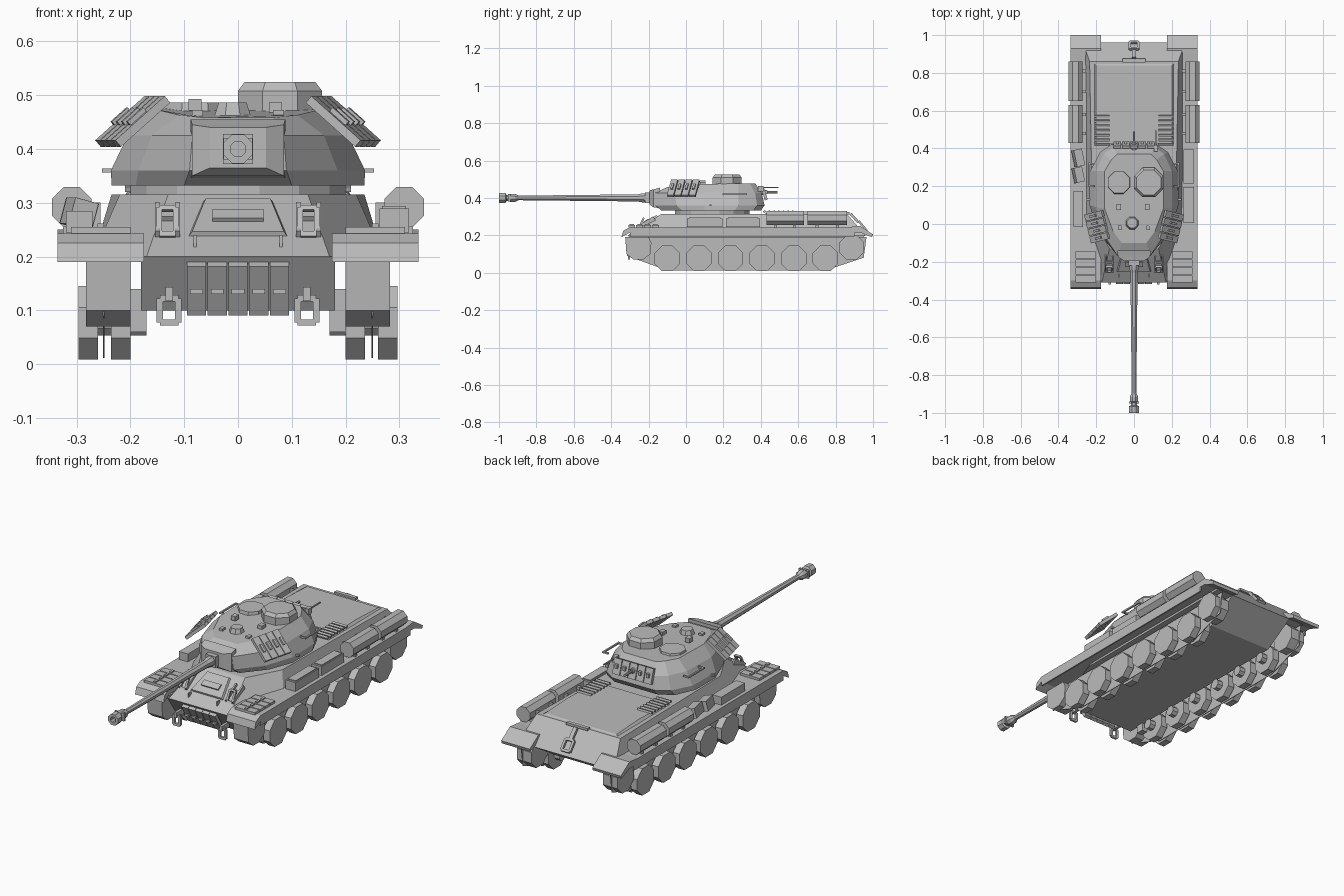
import bpy, bmesh, math
from mathutils import Matrix, Vector, Euler

if "Cube" in bpy.data.objects:
    bpy.data.objects.remove(bpy.data.objects["Cube"])

grey = bpy.data.materials.new("armour_grey")
grey.diffuse_color = (0.5, 0.5, 0.5, 1)
grey.use_nodes = True
grey.node_tree.nodes["Principled BSDF"].inputs["Base Color"].default_value = grey.diffuse_color


def finish(name, bm, mirror=False):
    bmesh.ops.recalc_face_normals(bm, faces=bm.faces)
    me = bpy.data.meshes.new(name)
    bm.to_mesh(me)
    bm.free()
    me.materials.append(grey)
    ob = bpy.data.objects.new(name, me)
    bpy.context.collection.objects.link(ob)
    if mirror:
        ob.modifiers.new("mirror", 'MIRROR')
    return ob


def add_loft(bm, rings):
    """Skin a stack of equal-length closed rings and cap both ends."""
    vs = [[bm.verts.new(p) for p in r] for r in rings]
    n = len(vs[0])
    for a, b in zip(vs, vs[1:]):
        for i in range(n):
            bm.faces.new((a[i], a[(i + 1) % n], b[(i + 1) % n], b[i]))
    bm.faces.new(vs[0])
    bm.faces.new(vs[-1])


def loft(name, rings, mirror=False):
    bm = bmesh.new()
    add_loft(bm, rings)
    return finish(name, bm, mirror)


def prism_x(name, pts, x0, x1, mirror=False):
    return loft(name, [[(x, y, z) for y, z in pts] for x in (x0, x1)], mirror)


def boxes(name, items, mirror=False):
    """items: (centre, size, euler degrees)"""
    bm = bmesh.new()
    for c, s, *r in items:
        e = Euler([math.radians(a) for a in (r[0] if r else (0, 0, 0))])
        m = Matrix.Translation(c) @ e.to_matrix().to_4x4() @ Matrix.Diagonal((*s, 1))
        bmesh.ops.create_cube(bm, size=1, matrix=m)
    return finish(name, bm, mirror)


def ngon(a, b, r, n=8):
    """Regular polygon with flat bottom; r is the flat radius."""
    R = r / math.cos(math.pi / n)
    return [(a + R * math.cos(math.pi * (2 * i + 1) / n),
             b + R * math.sin(math.pi * (2 * i + 1) / n)) for i in range(n)]


def sym(half):
    """Close a half outline (x, y, z) across x = 0."""
    return half + [(-x, y, z) for x, y, z in reversed(half)]


def tube(name, stations, z, n=8):
    """Round bar along y from (y, radius) stations."""
    return loft(name, [[(a, y, b) for a, b in ngon(0, z, r, n)] for y, r in stations])


def ring_link(name, c, w, h, t, rot, mirror=False):
    """Chain-like rectangular ring from four bars."""
    m = Euler([math.radians(a) for a in rot]).to_matrix()
    parts = [((w / 2, 0, 0), (t, t, h)), ((-w / 2, 0, 0), (t, t, h)),
             ((0, 0, h / 2), (w, t, t)), ((0, 0, -h / 2), (w, t, t))]
    return boxes(name, [(Vector(c) + m @ Vector(p), s, rot) for p, s in parts], mirror)


# Hull
prism_x("lower_hull", [(-.31, .2), (-.24, .1), (.8, .1), (.96, .2)], -.18, .18)
loft("upper_hull", [
    sym([(.17, -.31, .2), (.27, -.02, .2), (.27, .96, .2)]),
    sym([(.13, -.13, .315), (.22, .04, .315), (.235, .86, .315)])])
loft("turret_ring", [[(x, y, z) for x, y in ngon(0, .14, r, 16)]
                     for z, r in ((.31, .2), (.335, .2))])
loft("engine_deck", [
    sym([(.21, .42, .314), (.21, .66, .314), (.21, .85, .314)]),
    sym([(.2, .43, .32), (.2, .66, .328), (.2, .84, .32)])])
boxes("deck_grilles", [((.17, .42 + i * .025, .327), (.08, .012, .01), (20, 0, 0))
                       for i in range(7)], True)

# Fenders with drooping front and rear flaps
prism_x("fender", [(-.345, .19), (-.335, .225), (-.30, .243), (.86, .243), (.93, .25),
                   (1.0, .205), (.995, .19), (.93, .215), (.86, .215), (-.3, .215)],
        .175, .335, True)
boxes("fender_lip", [((.331, .3, .215), (.008, 1.2, .045))], True)
boxes("fender_track_links", [((.255, -.29 + i * .042, .249), (.11, .037, .012))
                             for i in range(4)]
      + [((.255, -.29 + i * .042, .257), (.012, .025, .008)) for i in range(4)], True)

# Running gear
prism_x("track_web", [(-.325, .19), (-.315, .09), (-.1, .012), (.745, .012),
                      (.95, .08), (.965, .19)], .248, .251, True)
prism_x("front_idler", [(-.325, .19), (-.318, .1), (-.28, .07), (-.23, .07),
                        (-.19, .1), (-.185, .16), (-.2, .19)], .2, .282, True)
prism_x("drive_sprocket", ngon(.885, .135, .066), .2, .282, True)
for i in range(6):
    y = -.1 + .169 * i
    for part, a, b in (("outer", .26, .296), ("inner", .2, .236)):
        prism_x(f"{part}_wheel_{i + 1}", ngon(y, .077, .068), a, b, True)
    prism_x(f"axle_{i + 1}", ngon(y, .077, .024), .17, .265, True)

# Side fuel tanks, straps and boxes
for i, (a, b) in enumerate(((.43, .63), (.65, .86))):
    loft(f"fuel_tank_{i + 1}", [[(x, y, z) for x, z in ngon(.309, .292, .037)]
                                for y in (a, b)], True)
boxes("tank_brackets", [((.29, y, .27), (.07, .015, .06)) for y in (.48, .58, .7, .81)], True)
boxes("stowage_boxes", [((.29, .1, .267), (.055, .19, .045)),
                        ((.29, .305, .267), (.055, .18, .045)),
                        ((.29, .1, .291), (.045, .17, .006)),
                        ((.29, .305, .291), (.045, .16, .006))])
boxes("left_stowage", [((-.295, .08, .265), (.05, .19, .04)),
                       ((-.295, .35, .28), (.045, .09, .05), (0, 15, 12)),
                       ((-.295, .26, .28), (.045, .08, .05), (0, 15, 12))])

# Driver plate, vision slot and fittings on the sloped nose
tilt = math.degrees(math.atan2(.115, .18))


def nose(y):
    return .2 + (y + .31) * .639


loft("driver_plate", [
    sym([(.092, -.25, .237), (.065, -.15, .301)]),
    sym([(.085, -.253, .247), (.06, -.158, .308)])])
boxes("vision_slot", [((0, -.212, .274), (.095, .03, .014), (tilt, 0, 0))])
boxes("nose_hooks", [((.112, -.21, .262), (.008, .1, .03), (tilt, 0, 0)),
                     ((.15, -.21, .262), (.008, .1, .03), (tilt, 0, 0)),
                     ((.131, -.2, .27), (.045, .015, .02), (tilt, 0, 0)),
                     ((.08, -.272, .228), (.006, .02, .025))], True)
ring_link("nose_shackles", (.131, -.24, .265), .03, .055, .01, (tilt - 60, 0, 0), True)
ring_link("front_tow_rings", (.128, -.305, .1), .034, .045, .012, (0, 0, 0), True)
boxes("tow_ring_mounts", [((.128, -.29, .13), (.014, .06, .026))], True)
boxes("suspension_stops", [((.185, -.16, .1), (.03, .04, .08))], True)
low = [((-.077 + .0385 * i, -.285, .14), (.036, .016, .105), (30, 0, 0)) for i in range(5)]
boxes("nose_track_links", low + [((c[0], c[1] - .01, .135), (.024, .015, .01)) for c, *_ in low])

# Rear fittings on the tail plate
boxes("tail_fittings", [((0, .865, .318), (.12, .02, .012)),
                        ((0, .9, .293), (.02, .06, .014), (-48, 0, 0))])
ring_link("rear_tow_ring", (0, .945, .25), .045, .055, .012, (40, 0, 0))

# Turret: four stacked outlines
low_o = [(.1, -.13), (.19, -.02), (.235, .1), (.235, .26), (.19, .36), (.12, .4)]
mid_o = [(.09, -.165), (.185, -.05), (.236, .1), (.232, .28), (.18, .38), (.12, .42)]
upp_o = [(.085, -.17), (.16, -.06), (.205, .09), (.2, .28), (.16, .37), (.11, .405)]
top_o = [(.065, -.1), (.11, -.04), (.155, .08), (.155, .28), (.12, .34), (.09, .37)]
loft("turret", [sym([(x, y, .332) for x, y in low_o]),
                sym([(x, y, .36) for x, y in mid_o]),
                sym([(x, y, .425) for x, y in upp_o]),
                sym([(x, y, max(.458, min(.478, .472 + .09 * (y - .06))))
                     for x, y in top_o])])

# Mantlet and gun
loft("mantlet", [
    sym([(.088, -.14, .455), (.088, -.14, .345)]),
    sym([(.085, -.175, .445), (.085, -.175, .35)]),
    sym([(.052, -.195, .44), (.052, -.195, .365)])])
boxes("gun_collar", [((0, -.2, .4), (.056, .04, .056))])
tube("gun_barrel", [(-.18, .026), (-.24, .023), (-.26, .019), (-.92, .012)], .4)
tube("muzzle_brake", [(-.895, .012), (-.915, .022), (-.94, .022), (-.945, .016), (-.96, .016),
                      (-.965, .027), (-1.0, .027), (-1.0, .014), (-.97, .014)], .4)
boxes("muzzle_baffles", [((.02, -.945, .4), (.014, .012, .04))], True)

# Roof fittings
loft("cupola", [[(x, y, z) for x, y in ngon(.078, .22, r)]
                for z, r in ((.47, .078), (.508, .078), (.524, .066))])
loft("loader_hatch", [[(x, y, z) for x, y in ngon(-.08, .22, r)]
                      for z, r in ((.47, .06), (.486, .057))])
loft("ventilator", [[(x, y, z) for x, y in ngon(-.01, .005, r)]
                    for z, r in ((.46, .034), (.486, .026))])
boxes("roof_periscopes", [((-.08, .09, .482), (.024, .03, .022)),
                          ((.07, .09, .477), (.024, .03, .018)),
                          ((-.075, -.02, .465), (.02, .025, .014)),
                          ((.075, -.02, .465), (.02, .025, .014))])

# Spare track links hung on the turret cheeks and rear
c = Vector((.188, -.012, .442))
rot = Euler([math.radians(a) for a in (0, 41, -14)])
m = rot.to_matrix()
deg = (0, 41, -14)
links = []
for i in range(4):
    y = -.06 + .04 * i
    links += [(c + m @ Vector((0, y, .012)), (.125, .036, .016), deg),
              (c + m @ Vector((0, y, .023)), (.04, .012, .012), deg)]
boxes("cheek_track_links", links, True)
boxes("rear_track_links", [((-.088 + .044 * i, .418, .425), (.04, .016, .075), (18, 0, 0))
                           for i in range(5)]
      + [((-.088 + .044 * i, .43, .43), (.014, .014, .02)) for i in range(5)])

# Rails, rear machine gun and aerial
boxes("turret_rails", [((.225, .2, .42), (.03, .008, .008)), ((.225, .32, .42), (.03, .008, .008)),
                       ((.238, .26, .42), (.008, .13, .008)),
                       ((.24, .13, .36), (.025, .01, .008))], True)
tube("rear_gun", [(.39, .016), (.43, .012), (.435, .006), (.49, .006)], .43)
boxes("aerial", [((.115, .4, .45), (.02, .03, .03)), ((.115, .45, .455), (.006, .09, .006))])
